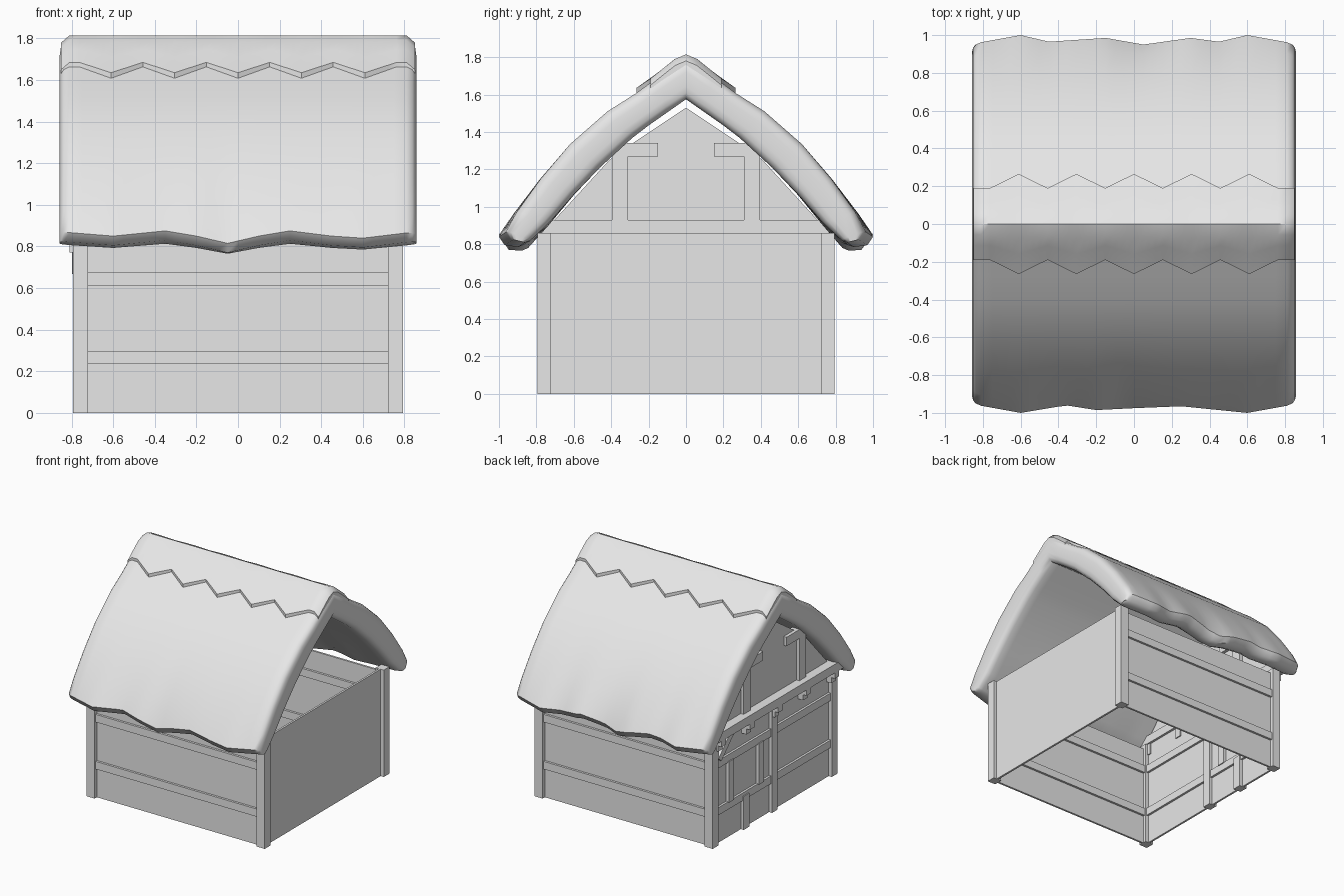
import bpy, bmesh, math
from mathutils import Vector

cube = bpy.data.objects.get("Cube")
if cube:
    bpy.data.objects.remove(cube, do_unlink=True)

grey = bpy.data.materials.new("plain_grey")
grey.use_nodes = True
grey.diffuse_color = (0.8, 0.8, 0.8, 1)
grey.node_tree.nodes["Principled BSDF"].inputs["Base Color"].default_value = (0.8, 0.8, 0.8, 1)


def finish(name, bm, smooth=None):
    bmesh.ops.recalc_face_normals(bm, faces=bm.faces)
    mesh = bpy.data.meshes.new(name)
    bm.to_mesh(mesh)
    bm.free()
    mesh.materials.append(grey)
    obj = bpy.data.objects.new(name, mesh)
    bpy.context.collection.objects.link(obj)
    if smooth:
        bpy.ops.object.select_all(action='DESELECT')
        obj.select_set(True)
        bpy.context.view_layer.objects.active = obj
        bpy.ops.object.shade_smooth_by_angle(angle=math.radians(smooth))
    return obj


def box(name, x, y, z):
    """Box from (min, max) pairs on each axis."""
    bm = bmesh.new()
    bmesh.ops.create_cube(bm, size=1)
    for v in bm.verts:
        v.co = Vector([(a + b) / 2 + c * (b - a) for (a, b), c in zip((x, y, z), v.co)])
    return finish(name, bm)


def around(c, half):
    return (c - half, c + half)


def interp(table, x):
    if x <= table[0][0]:
        return table[0][1]
    for (x0, a), (x1, b) in zip(table, table[1:]):
        if x <= x1:
            return a + (b - a) * (x - x0) / (x1 - x0)
    return table[-1][1]


def loft(name, rings, smooth):
    """Closed skin through rings with equal point counts."""
    bm = bmesh.new()
    loops = [[bm.verts.new(p) for p in ring] for ring in rings]
    n = len(loops[0])
    for a, b in zip(loops, loops[1:]):
        for i in range(n):
            j = (i + 1) % n
            bm.faces.new((a[i], a[j], b[j], b[i]))
    # Cap each end with a strip of quads
    for ring in (loops[0], loops[-1]):
        for i in range(n // 2 - 1):
            bm.faces.new((ring[i], ring[i + 1], ring[n - 2 - i], ring[n - 1 - i]))
    return finish(name, bm, smooth)


# Thatch: curved section, wavy eaves, rounded gable ends
outer = [(0, 1.79), (.14, 1.70), (.27, 1.605), (.42, 1.51), (.62, 1.335),
         (.78, 1.146), (.915, .96), (.985, .84), (.955, .795)]
inner = [(0, 1.575), (.1, 1.505), (.2, 1.435), (.285, 1.37), (.46, 1.21),
         (.6, 1.065), (.74, .905), (.85, .80), (.885, .785)]
sway = {-1: [(-.85, -.03), (-.6, .015), (-.36, -.025), (-.2, 0), (0, -.01),
             (.25, -.02), (.45, 0), (.6, .015), (.85, -.03)],
        1: [(-.85, -.03), (-.6, .015), (-.45, -.02), (-.15, 0), (.05, -.035),
            (.3, 0), (.45, -.02), (.6, .015), (.85, -.03)]}
lift = [(-.85, .03), (-.6, .01), (-.35, .035), (-.2, .01), (-.05, -.025),
        (.1, .01), (.25, .035), (.45, .01), (.6, 0), (.85, .03)]


def half_section(x, f, side):
    """Outer and inner points of one roof slope; f shrinks the thickness."""
    outs, ins = [], []
    for i, (o, n) in enumerate(zip(outer, inner)):
        w = (0, 0, 0, 0, 0, .1, .4, 1, 1)[i]
        shift = Vector((interp(sway[side], x), interp(lift, x))) * w
        o, n = Vector(o) + shift, Vector(n) + shift * .8
        mid = (o + n) / 2
        for pts, p in ((outs, o), (ins, n)):
            q = mid + (p - mid) * f
            pts.append((x, side * q.x, q.y))
    return outs, ins


ends = [(.857, .35), (.852, .68), (.838, .88), (.81, 1)]
stations = [(-x, f) for x, f in ends]
stations += [(i * .05, 1) for i in range(-15, 16)] + ends[::-1]
rings = []
for x, f in stations:
    fo, fi = half_section(x, f, -1)
    bo, bi = half_section(x, f, 1)
    rings.append(fo[:0:-1] + bo + bi[::-1] + fi[1:])
    rings[-1] = fo[:0:-1] + bo + bi[:0:-1] + fi
loft("thatch_roof", rings, 50)

# Ridge cap with a zigzag lower edge
cap_top = [(0, 1.815), (.06, 1.79), (.19, 1.685), (.27, 1.632)]
pitch = .305
rings = []
for i in range(-22, 23):
    x = i * pitch / 8
    if abs(i) > 20:
        x = math.copysign(.81 if abs(i) == 21 else .85, i)
    drop = .035 if abs(i) == 22 else 0
    phase = abs((x / pitch + .5) % 1 - .5) * 2
    edge = .19 if abs(x) > .765 else .265 - .075 * phase
    ys = [t * edge for t in (-1, -.6, -.3, 0, .3, .6, 1)]
    top = [(x, y, interp(cap_top, abs(y)) - drop) for y in ys]
    low = [(x, y, interp(outer, abs(y)) - .03 - drop) for y in ys[::-1]]
    rings.append(top + low)
loft("ridge_cap", rings, 40)

# Corner posts
for sx, xn in ((-1, "right"), (1, "left")):
    for sy, yn in ((-1, "front"), (1, "back")):
        box(f"corner_post_{yn}_{xn}", around(sx * .757, .036), around(sy * .757, .036), (0, .86))

# Long walls with two rails each
for sy, yn in ((-1, "front"), (1, "back")):
    box(f"{yn}_wall", (-.73, .73), around(sy * .757, .008), (0, .83))
    for z in (.265, .643):
        box(f"{yn}_wall_rail", (-.722, .722), around(sy * .757, .026), around(z, .031))

# Plain end wall, open above
box("plain_end_wall", around(.757, .008), (-.73, .73), (0, .86))

# Timbered end wall with gable panel
bm = bmesh.new()
shape = [(-.73, 0), (.73, 0), (.73, .9), (.41, 1.25), (.3, 1.33), (0, 1.53),
         (-.3, 1.33), (-.41, 1.25), (-.73, .9)]
face = bm.faces.new([bm.verts.new((-.765, y, z)) for y, z in shape])
ext = bmesh.ops.extrude_face_region(bm, geom=[face])
for v in ext["geom"]:
    if isinstance(v, bmesh.types.BMVert):
        v.co.x += .016
finish("timbered_end_wall", bm)

frame = around(-.757, .034)
slim = around(-.757, .026)
box("tie_beam", (-.84, -.73), (-.8, .8), (.86, .93))
box("middle_post", frame, around(0, .036), (0, .86))
box("lower_stud", frame, around(.36, .036), (0, .27))
for y in (.55, .17):
    box("window_stud", frame, around(y, .033), (.29, .62))
for z in (.265, .643):
    box("end_wall_rail", slim, (-.722, .722), around(z, .031))

# Gable posts and collar pieces
for s in (-1, 1):
    box("gable_post", frame, around(s * .353, .043), (.92, 1.27))
    box("collar_piece", frame, around(s * .3, .15), (1.27, 1.342))

# Stepped corbels under the tie beam
for y in (-.72, -.36, 0, .36, .72):
    box("corbel_lower", (-.81, -.74), around(y, .028), (.77, .82))
    box("corbel_upper", (-.84, -.74), around(y, .028), (.815, .87))

# Knee brace beside the back corner post
brace = box("knee_brace", around(0, .022), around(0, .12), around(0, .025))
brace.location = (-.775, .62, .77)
brace.rotation_euler.x = math.radians(-45)
